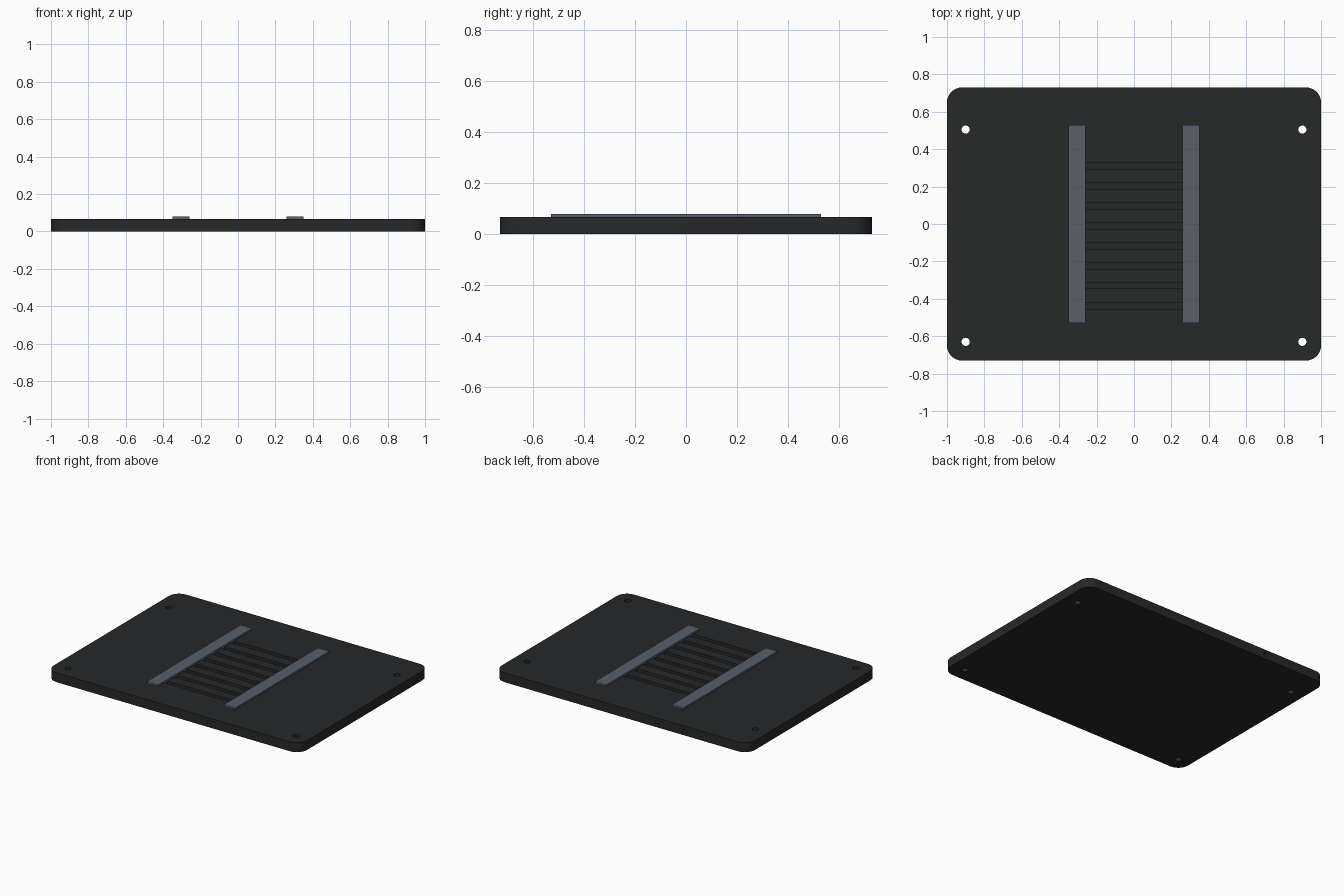
import bpy, bmesh
from math import pi, cos, sin

if "Cube" in bpy.data.objects:
    bpy.data.objects.remove(bpy.data.objects["Cube"])

def material(name, rgb):
    m = bpy.data.materials.new(name)
    m.diffuse_color = (*rgb, 1)
    m.use_nodes = True
    m.node_tree.nodes["Principled BSDF"].inputs["Base Color"].default_value = m.diffuse_color
    return m

dark = material("dark_plastic", (0.02, 0.021, 0.022))
grey = material("grey_rubber", (0.095, 0.115, 0.14))

def add_object(name, bm, mat=None):
    bmesh.ops.recalc_face_normals(bm, faces=bm.faces)
    me = bpy.data.meshes.new(name)
    bm.to_mesh(me)
    bm.free()
    ob = bpy.data.objects.new(name, me)
    bpy.context.collection.objects.link(ob)
    if mat:
        me.materials.append(mat)
    return ob

def box(name, x0, x1, y0, y1, z0, z1, mat=None):
    bm = bmesh.new()
    bmesh.ops.create_cube(bm, size=1)
    for v in bm.verts:
        v.co = (x0 if v.co.x < 0 else x1, y0 if v.co.y < 0 else y1, z0 if v.co.z < 0 else z1)
    return add_object(name, bm, mat)

def cylinder(name, loc, r, depth, rot=(0, 0, 0)):
    bm = bmesh.new()
    bmesh.ops.create_cone(bm, cap_ends=True, segments=24, radius1=r, radius2=r, depth=depth)
    ob = add_object(name, bm)
    ob.location, ob.rotation_euler = loc, rot
    return ob

# Base plate: rounded rectangle outline extruded upwards
W, D, H, R = 1.0, 0.73, 0.067, 0.08
bm = bmesh.new()
outline = []
for i, (sx, sy) in enumerate([(1, 1), (-1, 1), (-1, -1), (1, -1)]):
    for k in range(9):
        a = (i + k / 8) * pi / 2
        outline.append(bm.verts.new((sx * (W - R) + R * cos(a), sy * (D - R) + R * sin(a), 0)))
face = bm.faces.new(outline)
top = bmesh.ops.extrude_face_region(bm, geom=[face])["geom"]
bmesh.ops.translate(bm, vec=(0, 0, H), verts=[v for v in top if isinstance(v, bmesh.types.BMVert)])
plate = add_object("base_plate", bm, dark)

# Cutters: corner screw holes, vent slots between the rails, port in the back edge
cutters = [cylinder("screw_hole_cutter", (sx * 0.9, y, H / 2), 0.022, 0.3)
           for sx in (-1, 1) for y in (0.505, -0.63)]
slot_tops = (0.328, 0.22, 0.115, 0.006, -0.1, -0.207, -0.312, -0.42)
cutters += [box("vent_slot_cutter", -0.262, 0.262, y - 0.034, y, H - 0.02, H + 0.1) for y in slot_tops]
cutters.append(cylinder("port_cutter", (-0.5, D, H / 2), 0.016, 0.1, (pi / 2, 0, 0)))

for c in cutters:
    c.hide_render = True
    c.display_type = 'WIRE'
    mod = plate.modifiers.new(c.name, 'BOOLEAN')
    mod.operation, mod.solver, mod.object = 'DIFFERENCE', 'EXACT', c

# Apply the cuts, then discard the cutters
bpy.context.view_layer.update()
bpy.context.view_layer.objects.active = plate
plate.select_set(True)
for m in list(plate.modifiers):
    bpy.ops.object.modifier_apply(modifier=m.name)
for c in cutters:
    bpy.data.objects.remove(c)
bpy.ops.object.shade_smooth_by_angle(angle=pi / 6)

# Raised rails on either side of the slots
for side, x in (("left", -0.305), ("right", 0.305)):
    box(side + "_rail", x - 0.045, x + 0.045, -0.53, 0.53, H - 0.005, 0.08, grey)
